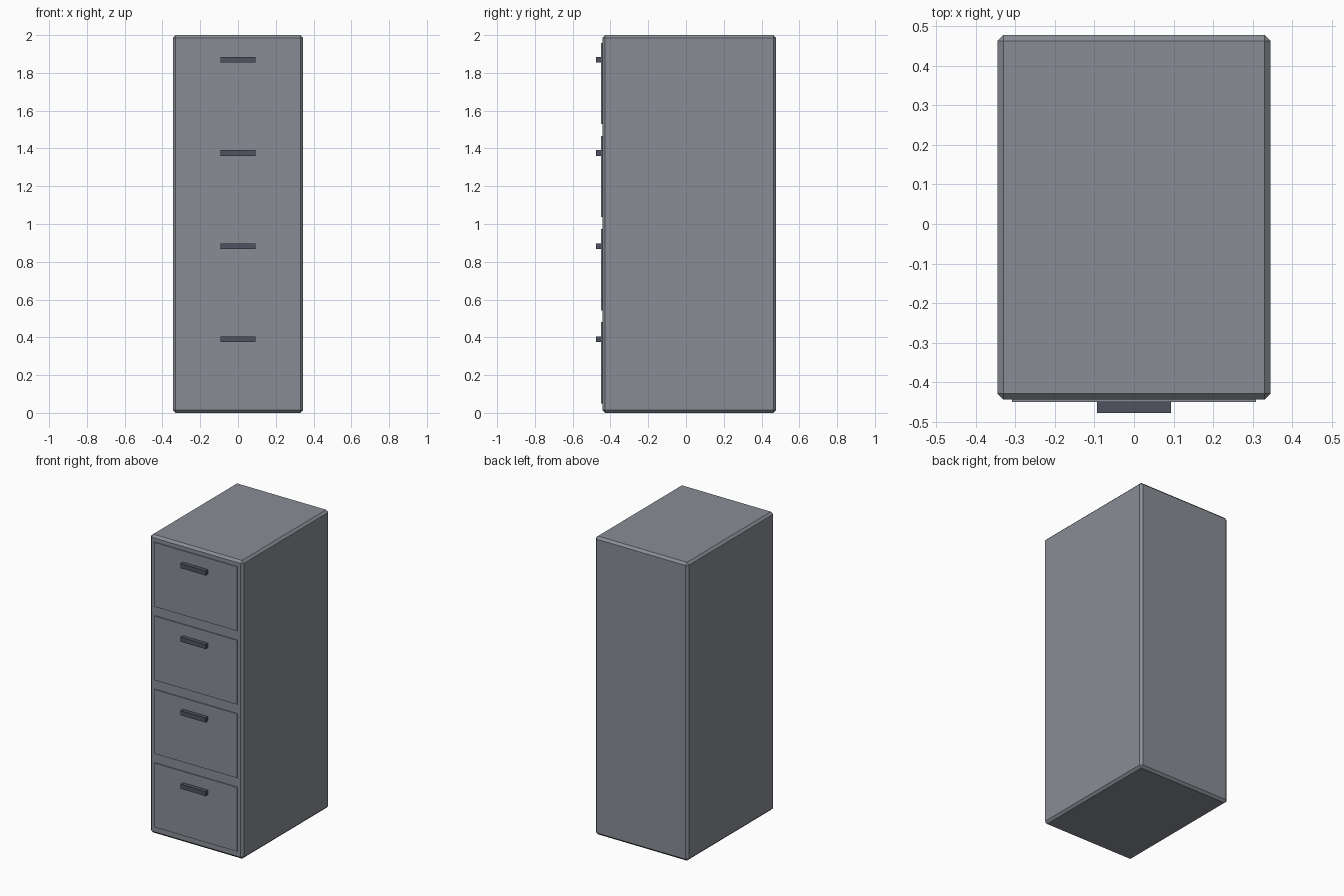
import bpy

cube = bpy.data.objects.get("Cube")
if cube:
    bpy.data.objects.remove(cube, do_unlink=True)


def make_material(name, colour):
    mat = bpy.data.materials.new(name)
    mat.use_nodes = True
    mat.diffuse_color = colour
    mat.node_tree.nodes["Principled BSDF"].inputs["Base Color"].default_value = colour
    return mat


def box(name, low, high, mat, bevel=0):
    """Flat-shaded box between two corners, with an optional chamfer."""
    centre = [(a + b) / 2 for a, b in zip(low, high)]
    bpy.ops.mesh.primitive_cube_add(size=1, location=centre)
    obj = bpy.context.object
    obj.name = name
    obj.scale = [b - a for a, b in zip(low, high)]
    bpy.ops.object.transform_apply(location=False, rotation=False, scale=True)
    obj.data.materials.append(mat)
    if bevel:
        mod = obj.modifiers.new("chamfer", "BEVEL")
        mod.width = bevel
        mod.segments = 1
    return obj


steel = make_material("grey steel", (0.25, 0.27, 0.30, 1))
dark = make_material("dark blue grey", (0.08, 0.085, 0.12, 1))

# Cabinet body
FRONT = -0.443
box("cabinet_body", (-0.345, FRONT, 0), (0.345, 0.477, 2), steel, 0.015)

# Four drawers, each a thin front panel with a bar handle
PANEL = FRONT - 0.007
for i in range(4):
    z = 0.05 + i * 0.493
    box(f"drawer_front_{i + 1}", (-0.308, PANEL, z), (0.308, FRONT + 0.01, z + 0.43), steel)
    box(f"drawer_handle_{i + 1}", (-0.093, -0.477, z + 0.325), (0.093, PANEL + 0.002, z + 0.355), dark)
